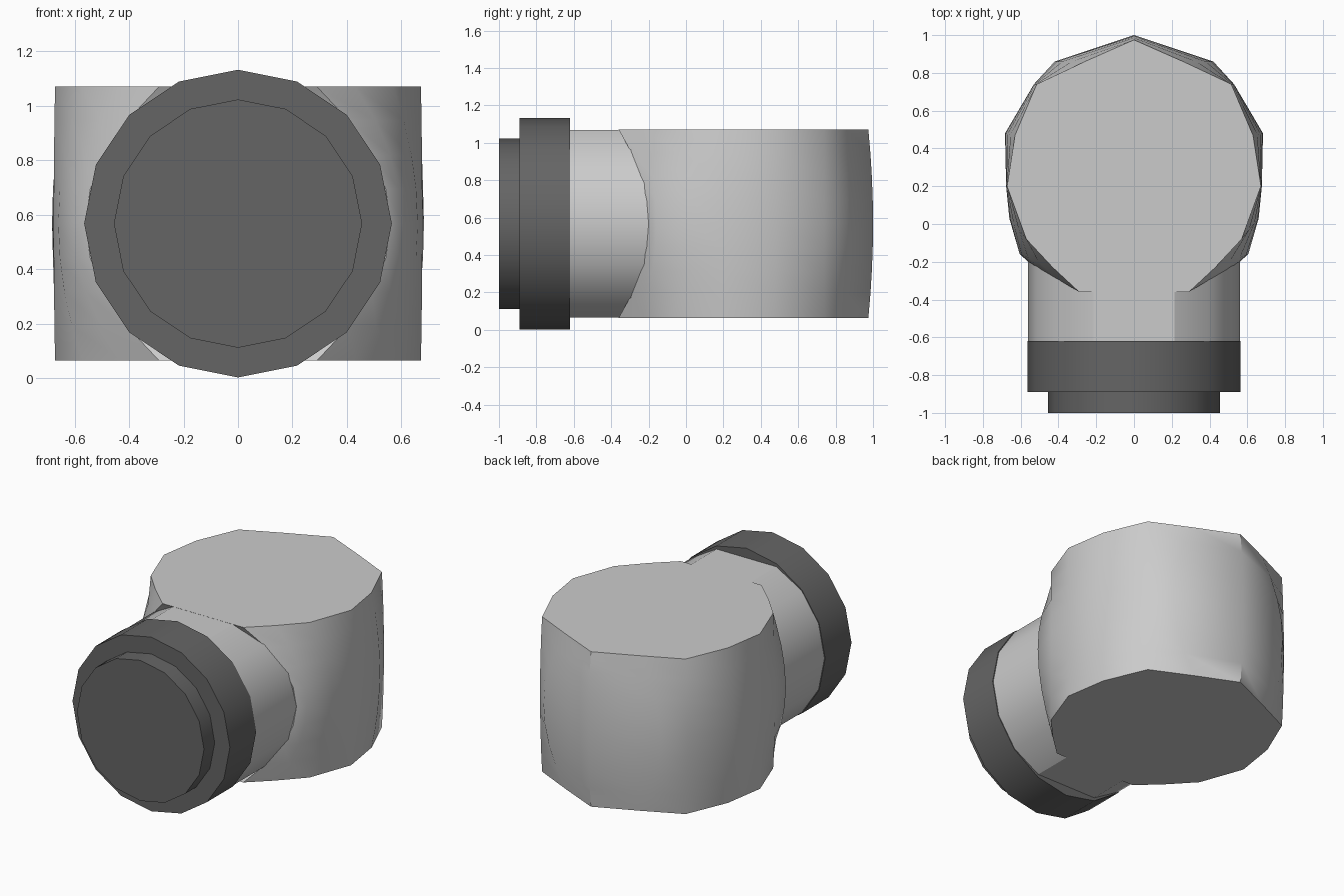
import bpy, bmesh, math

if "Cube" in bpy.data.objects:
    bpy.data.objects.remove(bpy.data.objects["Cube"])

ZC = 0.567   # height of the coupling axis
HALF = 0.503  # half height of the body

dark = bpy.data.materials.new("dark_grey")
dark.diffuse_color = (0.13, 0.13, 0.13, 1)
dark.use_nodes = True
dark.node_tree.nodes["Principled BSDF"].inputs["Base Color"].default_value = dark.diffuse_color


def loft(name, rings, mat=None, angle=30):
    """Skin a list of closed rings and cap both ends."""
    bm = bmesh.new()
    loops = [[bm.verts.new(p) for p in ring] for ring in rings]
    for a, b in zip(loops, loops[1:]):
        n = len(a)
        for i in range(n):
            j = (i + 1) % n
            bm.faces.new((a[i], a[j], b[j], b[i]))
    bm.faces.new(loops[0][::-1])
    bm.faces.new(loops[-1])
    bmesh.ops.recalc_face_normals(bm, faces=bm.faces[:])
    mesh = bpy.data.meshes.new(name)
    bm.to_mesh(mesh)
    bm.free()
    obj = bpy.data.objects.new(name, mesh)
    bpy.context.collection.objects.link(obj)
    if mat:
        mesh.materials.append(mat)
    bpy.ops.object.select_all(action='DESELECT')
    obj.select_set(True)
    bpy.context.view_layer.objects.active = obj
    bpy.ops.object.shade_smooth_by_angle(angle=math.radians(angle))
    return obj


def circle(r, y, limit=9.0, n=16):
    """Ring around the y axis, optionally flattened above and below."""
    pts = []
    for i in range(n):
        a = 2 * math.pi * i / n
        dz = max(-limit, min(limit, r * math.cos(a)))
        pts.append((r * math.sin(a), y, ZC + dz))
    return pts


# Barrel-shaped body: half outlines at mid height and at the flat ends
mid = [(0, 1.0), (.42, .86), (.53, .74), (.683, .48), (.677, .2),
       (.66, .03), (.605, -.16), (.56, -.2)]
end = [(0, .975), (.26, .86), (.515, .74), (.63, .47), (.672, .2),
       (.57, -.08), (.43, -.23), (.29, -.36)]
body_rings = []
for t in (-1, -.75, -.5, -.25, 0, .25, .5, .75, 1):
    w = t * t
    half = [(a[0] + (b[0] - a[0]) * w, a[1] + (b[1] - a[1]) * w)
            for a, b in zip(mid, end)]
    outline = half + [(-x, y) for x, y in reversed(half[1:])]
    body_rings.append([(x, y, ZC + t * HALF) for x, y in outline])
loft("body", body_rings, angle=40)

# Neck joining the body to the coupling
loft("neck", [circle(.56, y, HALF - .001) for y in (-.64, -.14)])

# Dark coupling ring and its smaller end cap
loft("coupling_ring", [circle(.565, y) for y in (-.89, -.62)], dark)
loft("end_cap", [circle(.456, y) for y in (-1.0, -.88)], dark)
